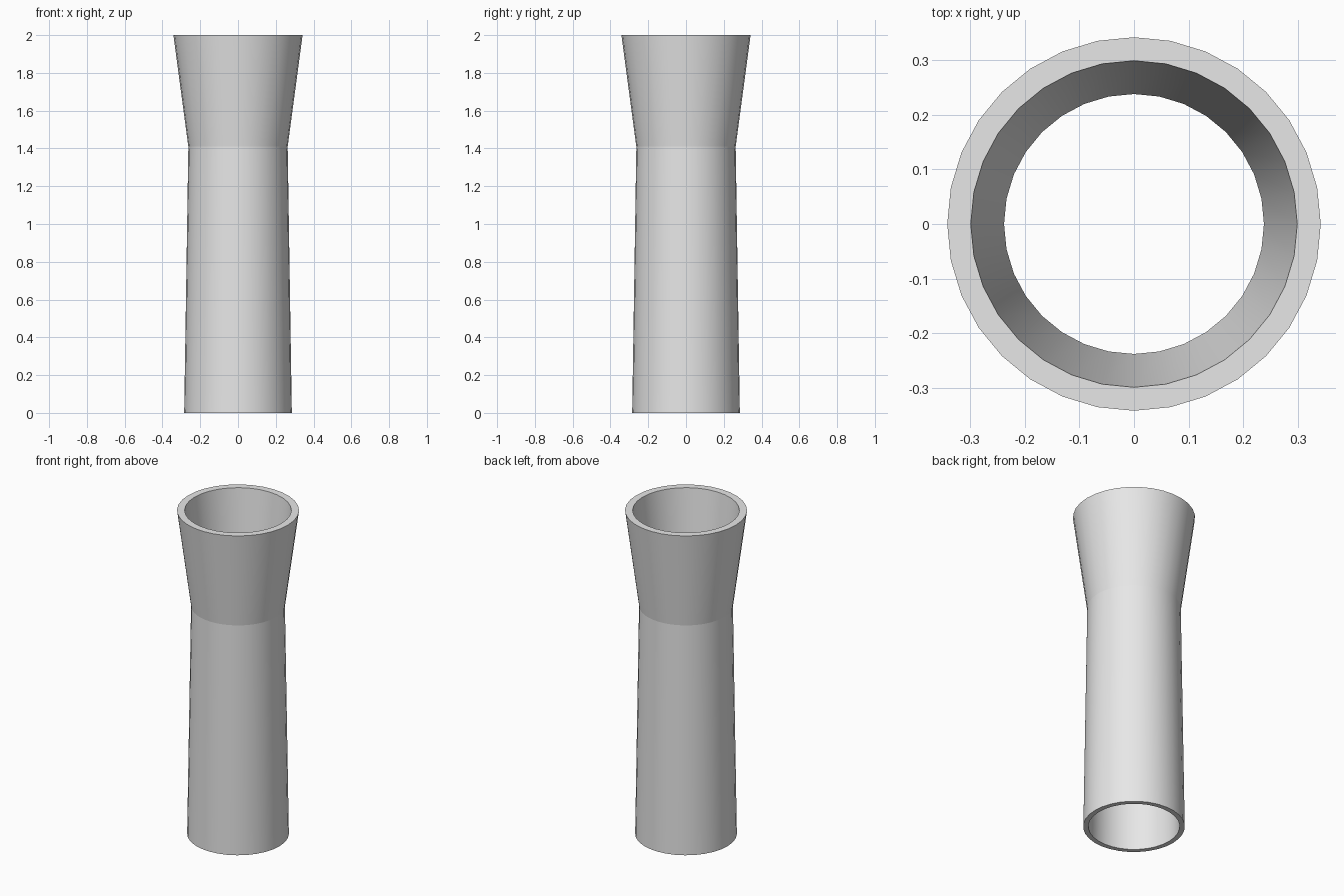
import bpy
import bmesh
from math import cos, sin, tau, radians

if "Cube" in bpy.data.objects:
    bpy.data.objects.remove(bpy.data.objects["Cube"], do_unlink=True)

SIDES = 32
NECK_Z = 1.41

# Closed wall section (radius, height): up the outside, down the inside
SECTION = [(0.285, 0), (0.263, NECK_Z), (0.342, 2),
           (0.299, 2), (0.238, NECK_Z), (0.256, 0)]

grey = bpy.data.materials.new("light_grey")
grey.use_nodes = True
colour = (0.8, 0.8, 0.8, 1)
grey.diffuse_color = colour
grey.node_tree.nodes["Principled BSDF"].inputs["Base Color"].default_value = colour

# Revolve the section into a hollow flared tube
bm = bmesh.new()
rings = [[bm.verts.new((r * cos(tau * i / SIDES), r * sin(tau * i / SIDES), z))
          for i in range(SIDES)] for r, z in SECTION]
for k, ring in enumerate(rings):
    above = rings[(k + 1) % len(rings)]
    for i in range(SIDES):
        j = (i + 1) % SIDES
        bm.faces.new((ring[i], ring[j], above[j], above[i]))
bmesh.ops.recalc_face_normals(bm, faces=bm.faces)

mesh = bpy.data.meshes.new("flared_tube")
bm.to_mesh(mesh)
bm.free()
mesh.materials.append(grey)
tube = bpy.data.objects.new("flared_tube", mesh)
bpy.context.collection.objects.link(tube)

# Smooth walls, crisp rims and a crisp crease at the neck
bpy.ops.object.select_all(action="DESELECT")
tube.select_set(True)
bpy.context.view_layer.objects.active = tube
bpy.ops.object.shade_smooth_by_angle(angle=radians(30))
for edge in mesh.edges:
    if all(abs(mesh.vertices[v].co.z - NECK_Z) < 0.001 for v in edge.vertices):
        edge.use_edge_sharp = True
